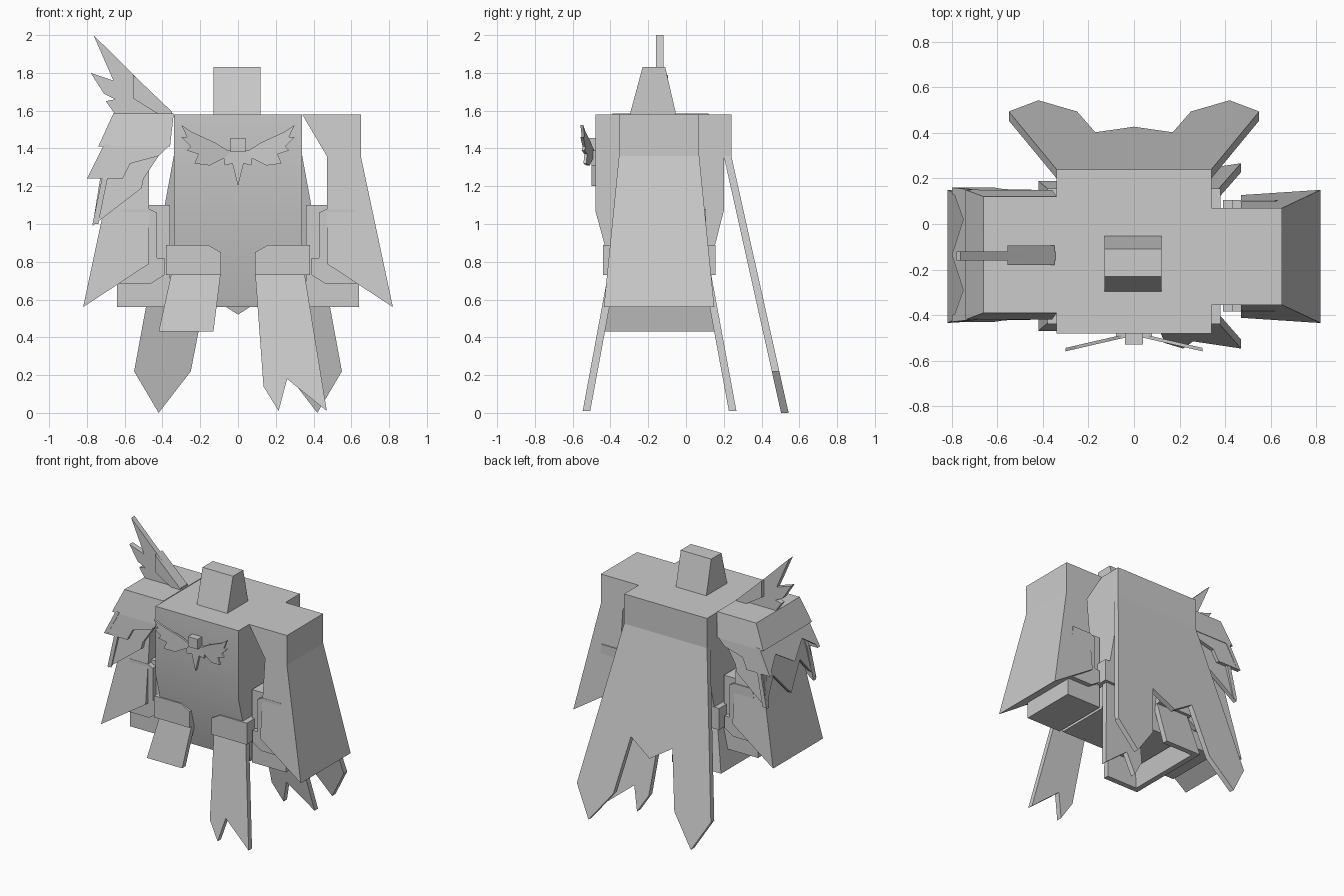
import bpy, bmesh
from mathutils import Vector

cube = bpy.data.objects.get("Cube")
if cube:
    bpy.data.objects.remove(cube)

grey = bpy.data.materials.new("plain_grey")
grey.use_nodes = True
grey.diffuse_color = (0.6, 0.6, 0.6, 1)
grey.node_tree.nodes["Principled BSDF"].inputs["Base Color"].default_value = (0.6, 0.6, 0.6, 1)


def loft(name, ring_a, ring_b, smooth=False):
    """Closed solid between two matching rings of 3D points."""
    bm = bmesh.new()
    a = [bm.verts.new(p) for p in ring_a]
    b = [bm.verts.new(p) for p in ring_b]
    bm.faces.new(a)
    bm.faces.new(b[::-1])
    for i in range(len(a)):
        j = (i + 1) % len(a)
        bm.faces.new((a[i], b[i], b[j], a[j]))
    bmesh.ops.recalc_face_normals(bm, faces=bm.faces)
    mesh = bpy.data.meshes.new(name)
    bm.to_mesh(mesh)
    bm.free()
    mesh.materials.append(grey)
    obj = bpy.data.objects.new(name, mesh)
    bpy.context.collection.objects.link(obj)
    if smooth:
        bpy.ops.object.select_all(action='DESELECT')
        bpy.context.view_layer.objects.active = obj
        obj.select_set(True)
        bpy.ops.object.shade_smooth_by_angle()
    return obj


def plate(name, ring, offset, smooth=False):
    """Extrude a ring of 3D points along an offset."""
    off = Vector(offset)
    return loft(name, ring, [Vector(p) + off for p in ring], smooth)


def front_prism(name, pts, front, back):
    """Extrude an (x, z) outline between two depth functions of (x, z)."""
    return loft(name, [(x, front(x, z), z) for x, z in pts],
                [(x, back(x, z), z) for x, z in pts])


def flat(v):
    return lambda x, z: v


def rect(x0, x1, y0, y1, z):
    return [(x0, y0, z), (x1, y0, z), (x1, y1, z), (x0, y1, z)]


# Torso and collar
side = [(-.48, 1.58), (-.48, 1.07), (-.34, .56), (.07, .56), (.2, 1.07), (.2, 1.58)]
plate("torso", [(-.34, y, z) for y, z in side], (.68, 0, 0), True)
loft("collar", rect(-.13, .12, -.3, -.05, 1.57), rect(-.13, .12, -.23, -.11, 1.83))

# Cape with ragged hem, bent away from the back
half = [(.34, 1.36), (.55, .22), (.42, 0), (.25, .22), (.17, .63)]
lower = half + [(0, .52)] + [(-x, z) for x, z in half[::-1]]


def cape_y(z):
    return .2 + max(0, 1.36 - z) * .223


upper = [(-.34, 1.58), (.34, 1.58), (.34, 1.36), (-.34, 1.36)]
plate("cape_upper", [(x, .2, z) for x, z in upper], (0, .04, 0), True)
plate("cape_lower", [(x, cape_y(z), z) for x, z in lower], (0, .04, 0), True)

# Sleeves, cuffs, forearms and belt halves
sleeve = [(.34, 1.58), (.65, 1.58), (.65, 1.36), (.82, .56), (.47, .79), (.47, 1.36)]
cuff = [(.47, 1.08), (.43, 1.06), (.43, .82), (.39, .82), (.39, .73),
        (.46, .685), (.68, .685), (.62, 1.08)]
belt = [(.09, .73), (.38, .73), (.38, .89), (.16, .89), (.09, .85)]


def spread(z):
    return max(0, 1.36 - z) * .1


for s, label in ((1, "left"), (-1, "right")):
    def flip(pts):
        return [(s * x, z) for x, z in pts]
    front_prism(label + "_sleeve", flip(sleeve),
                lambda x, z: -.355 - spread(z), lambda x, z: .07 + spread(z))
    front_prism(label + "_cuff", flip(cuff), flat(-.385), flat(.105))
    front_prism(label + "_forearm", flip([(.36, .56), (.64, .56), (.64, 1.1), (.36, 1.1)]),
                flat(-.35), flat(.07))
    front_prism(label + "_belt", flip(belt), flat(-.44), flat(.155))


# Hanging panels, front and back, leaning outwards
def lean(z):
    return -.41 - (.75 - z) * .185


tail = [(.09, .75), (.35, .75), (.47, .01), (.26, .18), (.215, .01), (.135, .14)]
skirt = [(-.35, .75), (-.09, .75), (-.13, .43), (-.42, .43)]
for label, pts in (("left_tail", tail), ("right_skirt", skirt)):
    plate(label + "_front", [(x, lean(z), z) for x, z in pts], (0, .04, 0))
    plate(label + "_back", [(x, -.28 - lean(z), z) for x, z in pts], (0, -.04, 0))
wall = [(-.35, .75), (-.42, .43)]
plate("right_skirt_side",
      [(x, lean(z), z) for x, z in wall] + [(x, -.28 - lean(z), z) for x, z in wall[::-1]],
      (.04, 0, 0))

# Right shoulder guard
loft("shoulder_guard", rect(-.66, -.34, -.39, .12, 1.585), rect(-.74, -.36, -.42, .15, 1.41))

# Two rows of feathers on front, back and outer side of the guard
row_1 = [(-.71, 1.42), (-.36, 1.42), (-.42, 1.36), (-.57, 1.32), (-.61, 1.24), (-.8, 1.24)]
row_2 = [(-.69, 1.36), (-.42, 1.36), (-.5, 1.24), (-.51, 1.19), (-.77, .99), (-.73, 1.24)]
for name, pts, depth in (("upper_feathers", row_1, .28), ("lower_feathers", row_2, .255)):
    plate(name + "_front", [(x, -.135 - depth - (1.42 - z) * .08, z) for x, z in pts], (0, .03, 0))
    plate(name + "_back", [(x, -.135 + depth + (1.42 - z) * .08, z) for x, z in pts], (0, -.03, 0))


def side_feathers(name, top, notch, tip, x_top, x_tip):
    ring = [(-.42, top), (.15, top), (.16, tip), (.02, notch), (-.135, tip), (-.29, notch), (-.43, tip)]
    k = (x_tip - x_top) / (top - tip)
    plate(name, [(x_top + (top - z) * k, y, z) for y, z in ring], (.03, 0, 0))


side_feathers("upper_feathers_side", 1.42, 1.34, 1.24, -.71, -.8)
side_feathers("lower_feathers_side", 1.34, 1.18, 1.0, -.7, -.77)

# Upright wing on the shoulder
wing = [(-.34, 1.58), (-.765, 2), (-.66, 1.76), (-.78, 1.8), (-.71, 1.69), (-.65, 1.66),
        (-.7, 1.65), (-.65, 1.58)]
front_prism("shoulder_wing", wing, flat(-.16), flat(-.12))
front_prism("shoulder_wing_base", [(-.35, 1.58), (-.35, 1.595), (-.555, 1.79), (-.555, 1.665), (-.42, 1.58)],
            flat(-.18), flat(-.095))

# Winged chest ornament
front_prism("ornament_head", [(-.04, 1.38), (.04, 1.38), (.04, 1.455), (-.04, 1.455)],
            flat(-.53), flat(-.47))
front_prism("ornament_body", [(-.08, 1.39), (.08, 1.39), (.07, 1.31), (.03, 1.32), (0, 1.2),
                              (-.03, 1.32), (-.07, 1.31)], flat(-.5), flat(-.47))
pinion = [(.04, 1.38), (.12, 1.43), (.25, 1.49), (.3, 1.525), (.27, 1.46), (.3, 1.46), (.25, 1.41),
          (.27, 1.39), (.21, 1.37), (.23, 1.32), (.15, 1.31), (.07, 1.35)]
for s, label in ((1, "left"), (-1, "right")):
    plate(label + "_ornament_wing", [(s * x, -.475 - x * .23, z) for x, z in pinion], (0, -.015, 0))
